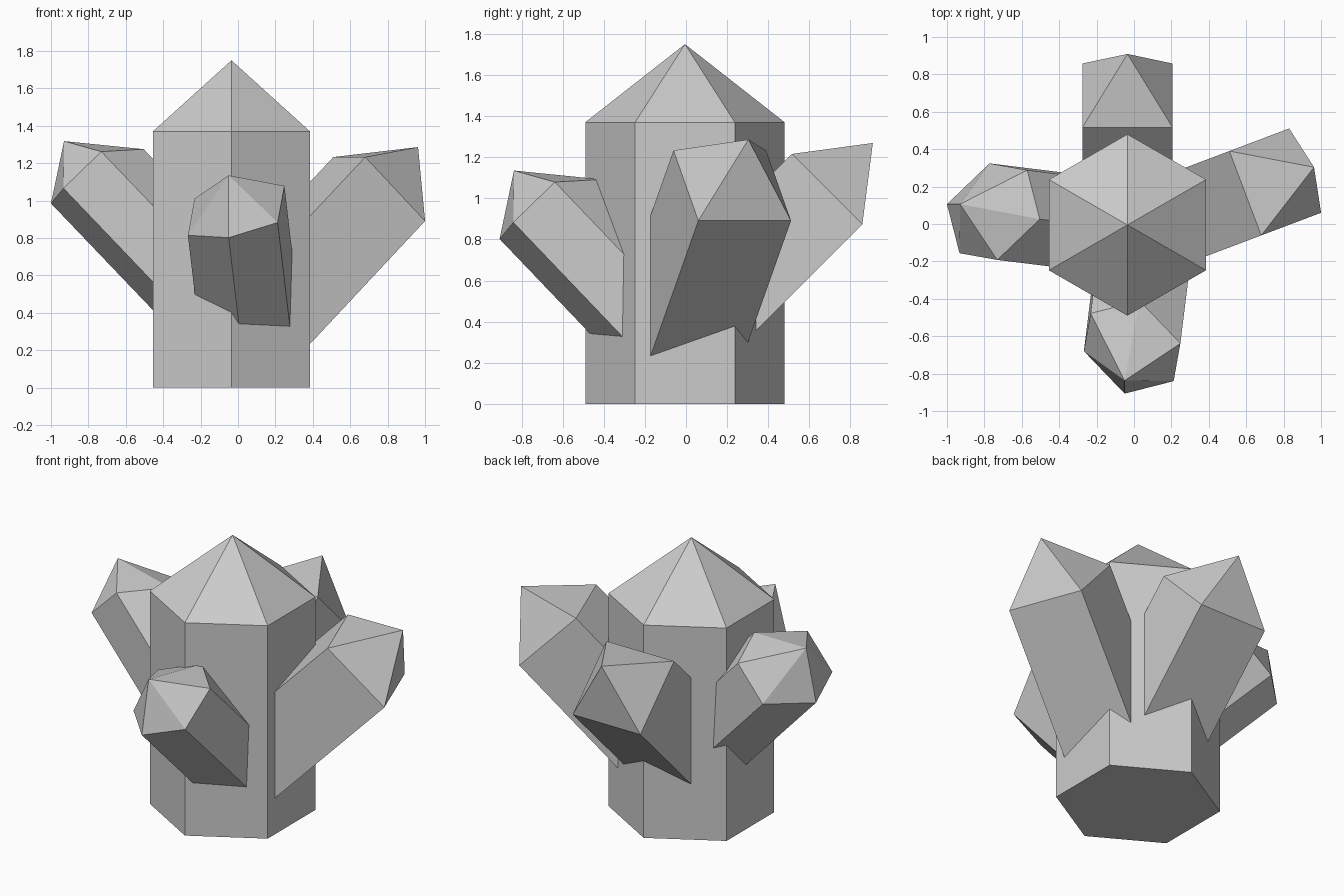
import bpy, bmesh, math
from mathutils import Vector, Matrix

if "Cube" in bpy.data.objects:
    bpy.data.objects.remove(bpy.data.objects["Cube"])


def crystal(name, centre, half_ring, tip, axis, depth, turn=0):
    """Prism with a pointed cap; the second half of the ring mirrors the first through its centre."""
    half = [Vector(v) for v in half_ring]
    ring = half + [-v for v in half]
    back = Vector(axis).normalized() * depth
    n = len(ring)
    bm = bmesh.new()
    top = [bm.verts.new(v) for v in ring]
    base = [bm.verts.new(v - back) for v in ring]
    apex = bm.verts.new(tip)
    for i in range(n):
        j = (i + 1) % n
        bm.faces.new((base[i], base[j], top[j], top[i]))
        bm.faces.new((top[i], top[j], apex))
    bm.faces.new(base[::-1])
    bmesh.ops.recalc_face_normals(bm, faces=bm.faces)
    bm.transform(Matrix.Translation(centre) @ Matrix.Rotation(math.radians(turn), 4, 'Z'))
    mesh = bpy.data.meshes.new(name)
    bm.to_mesh(mesh)
    bm.free()
    obj = bpy.data.objects.new(name, mesh)
    bpy.context.collection.objects.link(obj)
    return obj


# Upright six-sided main crystal
R = 0.485
hexagon = [(R * math.cos(math.radians(a)), R * math.sin(math.radians(a)), 0) for a in (30, 90, 150)]
crystal("main_crystal", (-0.035, -0.005, 1.37), hexagon, (0, 0, 0.38), (0, 0, 1), 1.37)

# Four-sided side crystals, leaning 45 degrees
square = [(-0.171, 0.241, 0.171), (-0.171, -0.241, 0.171)]
for name, centre, turn in (("right_crystal", (0.755, 0.225, 1.062), 20.7),
                           ("back_crystal", (-0.035, 0.687, 1.045), 90)):
    crystal(name, centre, square, (0.222, 0, 0.224), (1, 0, 1), 1.0, turn)

# Six-sided side crystals with a stepped cap
stepped = [(0.021, -0.258, 0.132), (-0.181, -0.222, -0.064), (-0.248, 0.04, -0.145)]
for name, centre, turn in (("left_crystal", (-0.752, 0.066, 1.13), 0),
                           ("front_crystal", (-0.01, -0.659, 0.947), 90)):
    crystal(name, centre, stepped, (-0.178, 0.04, 0.188), (-0.688, 0.085, 0.72), 0.98, turn)
